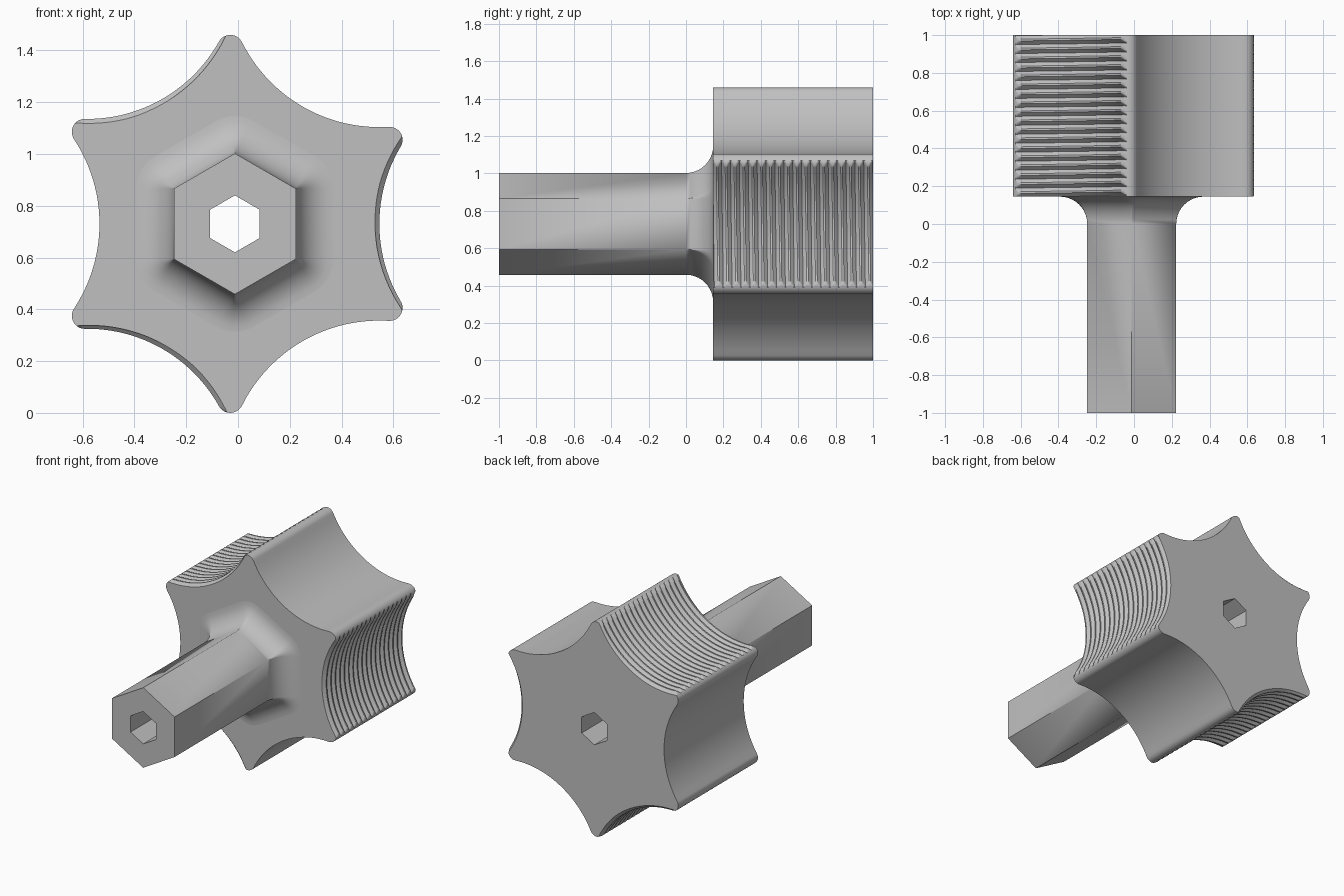
import bpy, bmesh
from math import sin, cos, atan2, asin, hypot, pi, radians
from mathutils import Vector

if "Cube" in bpy.data.objects:
    bpy.data.objects.remove(bpy.data.objects["Cube"])

CX, CZ = -0.012, 0.73              # axis of the knob
FRONT, FACE, BACK = -1.0, 0.145, 1.0
TIP_DIST, TIP_R = 0.68, 0.05       # rounded star tips
PITCH, DEPTH = 0.0475, 0.019       # thread grooves
HEX_R, BORE_R = 0.272, 0.11

grey = bpy.data.materials.new("plain grey")
grey.use_nodes = True
grey.diffuse_color = (0.53, 0.53, 0.53, 1)
grey.node_tree.nodes["Principled BSDF"].inputs["Base Color"].default_value = (0.53, 0.53, 0.53, 1)


def finish(bm, name):
    bmesh.ops.recalc_face_normals(bm, faces=bm.faces)
    mesh = bpy.data.meshes.new(name)
    bm.to_mesh(mesh)
    bm.free()
    mesh.materials.append(grey)
    obj = bpy.data.objects.new(name, mesh)
    bpy.context.collection.objects.link(obj)
    bpy.ops.object.select_all(action='DESELECT')
    obj.select_set(True)
    bpy.context.view_layer.objects.active = obj
    bpy.ops.object.shade_smooth_by_angle(angle=radians(30))


def ring(bm, points):
    return [bm.verts.new((CX + x, y, CZ + z)) for x, y, z in points]


def bridge(bm, rings):
    for a, b in zip(rings, rings[1:]):
        for i in range(len(a)):
            j = (i + 1) % len(a)
            bm.faces.new((a[i], a[j], b[j], b[i]))


def hexagon(radius, y, offset=0.0, steps=6):
    """Upright hexagon grown by offset, with its corners rounded to match."""
    points = []
    for k in range(6):
        a = pi / 2 + k * pi / 3
        for s in range(steps + 1):
            t = a + (s / steps - 0.5) * pi / 3
            points.append((radius * cos(a) + offset * cos(t), y,
                           radius * sin(a) + offset * sin(t)))
    return points


# Star outline: scallops joined tangentially to rounded tips
def scallop(k):
    threaded = k % 2 == 0
    half = radians(28.5 if threaded else 31.5)
    radius = 0.5825 if threaded else 0.592
    dist = radius + (0.558 if threaded else 0.523)
    beta = atan2(TIP_DIST * sin(half), dist - TIP_DIST * cos(half))
    return k * pi / 3, half, radius, dist, beta


outline = []
for k in range(6):
    a, half, radius, dist, beta = scallop(k)
    for i in range(24):
        t = a + pi + beta * (1 - i / 12)
        outline.append((dist * cos(a) + radius * cos(t), dist * sin(a) + radius * sin(t)))
    next_beta = scallop(k + 1)[4]
    for i in range(16):
        t = a - beta + (pi / 3 + beta + next_beta) * i / 16
        outline.append((TIP_DIST * cos(a + half) + TIP_R * cos(t),
                        TIP_DIST * sin(a + half) + TIP_R * sin(t)))


def threaded_point(x, z, y, groove):
    """Push a point back from the nearest threaded scallop's axis; lean it along the helix."""
    axes = [scallop(k) for k in (0, 2, 4)]
    a, _, radius, dist, _ = min(
        axes, key=lambda s: hypot(x - s[3] * cos(s[0]), z - s[3] * sin(s[0])))
    sx, sz = dist * cos(a), dist * sin(a)
    d = hypot(x - sx, z - sz)
    side = (z - sz) * cos(a) - (x - sx) * sin(a)
    scale = max(d, radius + groove) / d
    lean = -PITCH * asin(max(-1, min(1, side / d))) / (2 * pi)
    return sx + (x - sx) * scale, y + lean, sz + (z - sz) * scale


# Star knob: grooved tube, trimmed flat at both ends and capped round the openings
bm = bmesh.new()
wave = [(0, 1), (0.13, 0.68), (0.27, 0.33), (0.4, 0), (0.6, 0), (0.73, 0.33), (0.87, 0.68)]
rings = []
for n in range(-1, 20):
    for frac, level in wave:
        y = FACE + 0.002 + (n + frac) * PITCH
        rings.append(ring(bm, [threaded_point(x, z, y, level * DEPTH) for x, z in outline]))
bridge(bm, rings)
openings = ((FACE, -1, hexagon(HEX_R, FACE, FACE)), (BACK, 1, hexagon(BORE_R, BACK, 0, 1)))
for y, side, _ in openings:
    bmesh.ops.bisect_plane(bm, geom=bm.verts[:] + bm.edges[:] + bm.faces[:], dist=1e-6,
                           plane_co=(0, y, 0), plane_no=(0, side, 0), clear_outer=True)
for y, side, hole in openings:
    rim = [e for e in bm.edges if e.is_boundary and all(abs(v.co.y - y) < 1e-4 for v in e.verts)]
    loop = []
    for p in hole:
        if not loop or (Vector(p) - Vector(loop[-1])).length > 1e-5:
            loop.append(p)
    verts = ring(bm, loop)
    rim += [bm.edges.new((verts[i - 1], verts[i])) for i in range(len(verts))]
    bmesh.ops.triangle_fill(bm, edges=rim, use_beauty=True, normal=(0, side, 0))
finish(bm, "star_knob")

# Hexagonal shaft: bore, front rim, sides and a flared root
bm = bmesh.new()
profile = [hexagon(BORE_R, BACK), hexagon(BORE_R, FRONT), hexagon(HEX_R, FRONT)]
for i in range(11):
    t = i / 10 * pi / 2
    profile.append(hexagon(HEX_R, FACE * sin(t), FACE * (1 - cos(t))))
bridge(bm, [ring(bm, p) for p in profile])
bmesh.ops.remove_doubles(bm, verts=bm.verts, dist=1e-5)
finish(bm, "hex_shaft")
